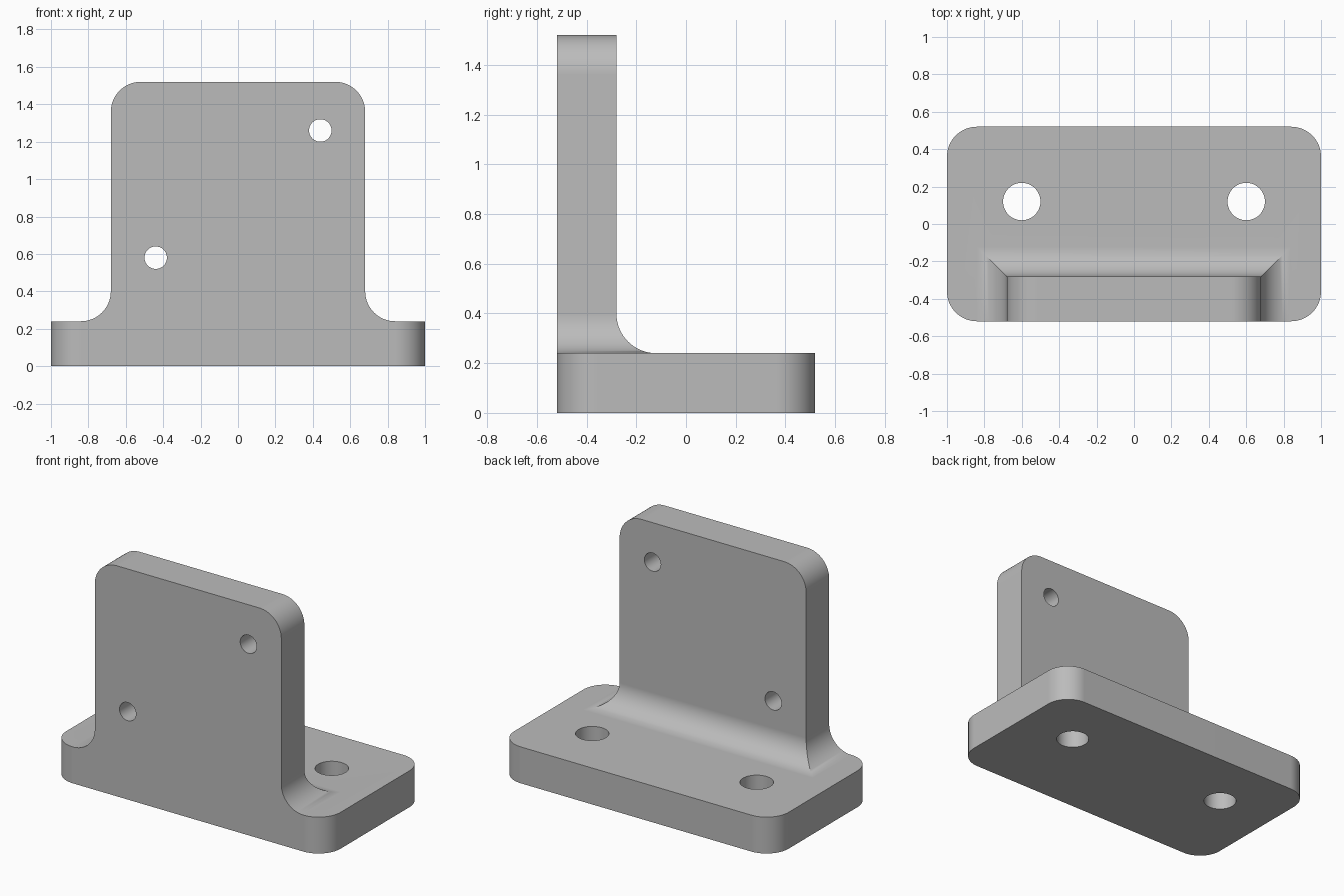
import bpy, bmesh
from math import sin, cos, pi, radians
from mathutils import Matrix

if "Cube" in bpy.data.objects:
    bpy.data.objects.remove(bpy.data.objects["Cube"])

R = 0.16                       # radius of corners and fillets
SEG = 16
BASE_X, BASE_Y, BASE_H = 1.0, 0.52, 0.24
PLATE_X, PLATE_BACK, TOP = 0.68, -0.28, 1.52

grey = bpy.data.materials.new("plain grey")
grey.use_nodes = True
colour = (0.5, 0.5, 0.5, 1)
grey.diffuse_color = colour
grey.node_tree.nodes["Principled BSDF"].inputs["Base Color"].default_value = colour


def loft(name, rings):
    """Join closed rings of equal length into a capped solid."""
    bm = bmesh.new()
    loops = [[bm.verts.new(p) for p in ring] for ring in rings]
    n = len(loops[0])
    for a, b in zip(loops, loops[1:]):
        for i in range(n):
            j = (i + 1) % n
            bm.faces.new((a[i], a[j], b[j], b[i]))
    bm.faces.new(loops[0][::-1])
    bm.faces.new(loops[-1])
    bmesh.ops.dissolve_limit(bm, angle_limit=radians(0.5), verts=bm.verts, edges=bm.edges)
    bmesh.ops.recalc_face_normals(bm, faces=bm.faces)
    mesh = bpy.data.meshes.new(name)
    bm.to_mesh(mesh)
    bm.free()
    mesh.materials.append(grey)
    obj = bpy.data.objects.new(name, mesh)
    bpy.context.collection.objects.link(obj)
    return obj


def combine(target, other, operation):
    """Apply a boolean and discard the helper."""
    mod = target.modifiers.new("combine", 'BOOLEAN')
    mod.operation, mod.solver, mod.object = operation, 'EXACT', other
    bpy.context.view_layer.objects.active = target
    bpy.ops.object.modifier_apply(modifier=mod.name)
    bpy.data.objects.remove(other)


def drill(target, centre, radius, rotation=Matrix()):
    """Cut a round through hole."""
    bm = bmesh.new()
    bmesh.ops.create_cone(bm, cap_ends=True, segments=48, radius1=radius, radius2=radius,
                          depth=0.6, matrix=Matrix.Translation(centre) @ rotation)
    mesh = bpy.data.meshes.new("hole_cutter")
    bm.to_mesh(mesh)
    bm.free()
    mesh.materials.append(grey)
    cutter = bpy.data.objects.new("hole_cutter", mesh)
    cutter.hide_render = True
    bpy.context.collection.objects.link(cutter)
    combine(target, cutter, 'DIFFERENCE')


# Base slab with rounded corners
outline = []
for k, (sx, sy) in enumerate([(1, 1), (-1, 1), (-1, -1), (1, -1)]):
    for i in range(SEG + 1):
        a = (k + i / SEG) * pi / 2
        outline.append((sx * (BASE_X - R) + R * cos(a), sy * (BASE_Y - R) + R * sin(a)))
bracket = loft("mounting_bracket", [[(x, y, z) for x, y in outline] for z in (0, BASE_H)])


# Upright plate: flared mitred fillet at the foot, rounded top corners
def section(half, back, z):
    return [(half, -BASE_Y, z), (half, back, z), (-half, back, z), (-half, -BASE_Y, z)]


angles = [i / SEG * pi / 2 for i in range(SEG + 1)]
foot = [section(PLATE_X + R * (1 - sin(a)), PLATE_BACK + R * (1 - sin(a)),
                BASE_H + R * (1 - cos(a))) for a in angles]
crown = [section(PLATE_X - R * (1 - cos(a)), PLATE_BACK, TOP - R * (1 - sin(a)))
         for a in angles]
upright = loft("upright_plate", foot + crown)
combine(bracket, upright, 'UNION')

# Bolt holes in the base and the upright
for x in (-0.6, 0.6):
    drill(bracket, (x, 0.12, BASE_H / 2), 0.10)
for x, z in ((0.44, 1.26), (-0.44, 0.58)):
    drill(bracket, (x, -0.40, z), 0.06, Matrix.Rotation(pi / 2, 4, 'X'))

# Smooth rounds, crisp edges, flat faces kept flat
bpy.ops.object.select_all(action='DESELECT')
bracket.select_set(True)
bpy.context.view_layer.objects.active = bracket
bpy.ops.object.shade_smooth_by_angle(angle=radians(25))
weighted = bracket.modifiers.new("weighted_normals", 'WEIGHTED_NORMAL')
weighted.keep_sharp = True
